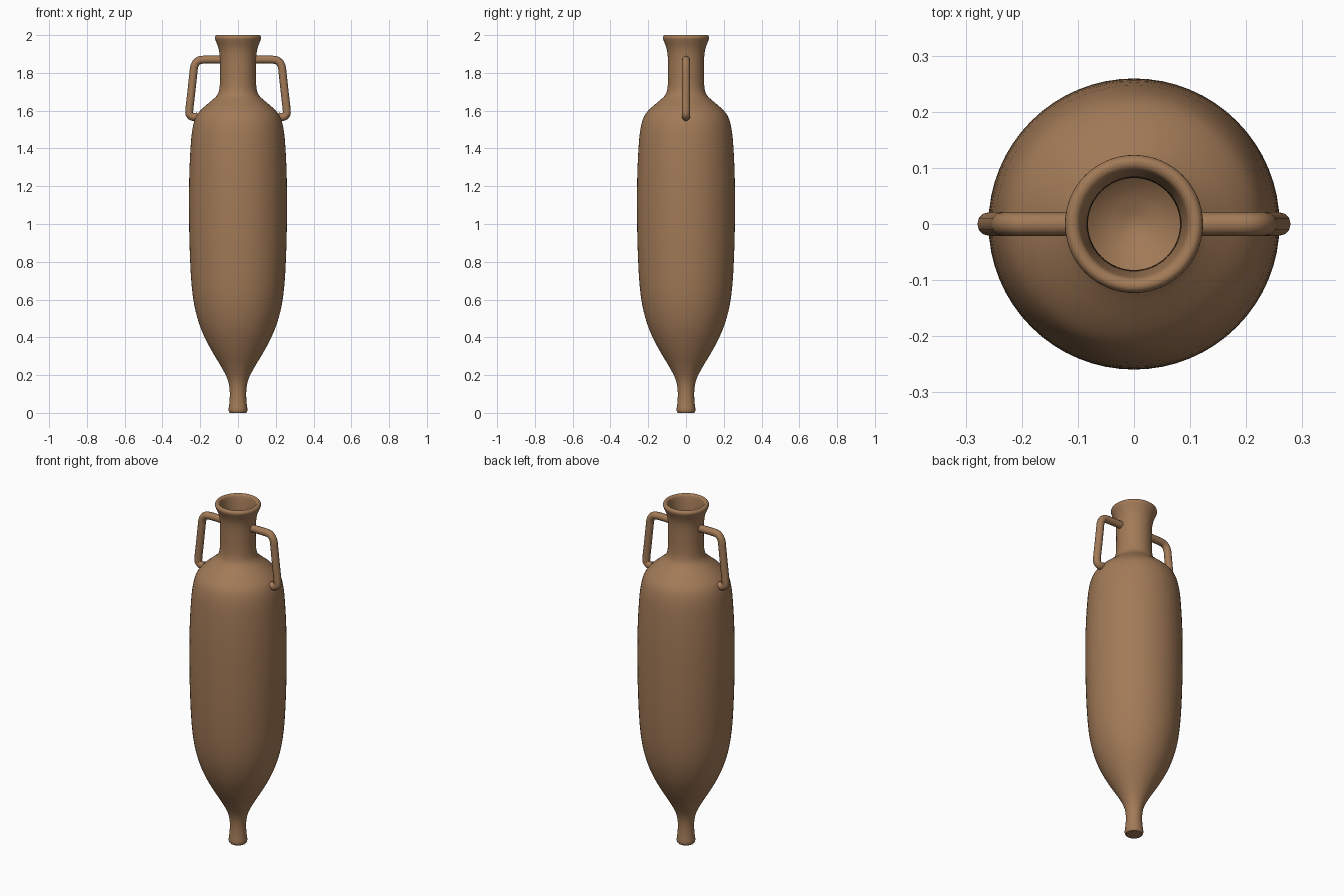
import bpy
from mathutils import Vector

if "Cube" in bpy.data.objects:
    bpy.data.objects.remove(bpy.data.objects["Cube"], do_unlink=True)

clay = bpy.data.materials.new("brown_clay")
clay.use_nodes = True
colour = (0.36, 0.195, 0.095, 1)
clay.diffuse_color = colour
clay.node_tree.nodes["Principled BSDF"].inputs["Base Color"].default_value = colour


def smooth_path(points, steps):
    """Catmull-Rom interpolation through 2D points."""
    p = [Vector(q) for q in points]
    p = [p[0]] + p + [p[-1]]
    out = []
    for a, b, c, d in zip(p, p[1:], p[2:], p[3:]):
        for i in range(steps):
            t = i / steps
            out.append(0.5 * (2 * b + (c - a) * t + (2 * a - 5 * b + 4 * c - d) * t * t
                              + (3 * b - a - 3 * c + d) * t ** 3))
    return out + [p[-1]]


def finish(obj):
    bpy.ops.object.select_all(action="DESELECT")
    obj.select_set(True)
    bpy.context.view_layer.objects.active = obj
    bpy.ops.object.convert(target="MESH")
    obj = bpy.context.object
    obj.data.materials.clear()
    obj.data.materials.append(clay)
    bpy.ops.object.shade_smooth_by_angle(angle=0.8)


# Vessel: outer wall from the foot to the lip, then the hollow inside
outer = [(0.044, 0), (0.05, 0.015), (0.045, 0.06), (0.044, 0.12), (0.056, 0.18),
         (0.092, 0.25), (0.14, 0.33), (0.19, 0.43), (0.225, 0.54), (0.244, 0.66),
         (0.254, 0.82), (0.259, 1.02), (0.258, 1.25), (0.25, 1.42), (0.24, 1.51),
         (0.222, 1.57), (0.19, 1.61), (0.15, 1.645), (0.112, 1.68), (0.098, 1.72),
         (0.095, 1.79), (0.096, 1.88), (0.103, 1.93), (0.116, 1.965),
         (0.123, 1.985), (0.118, 1.997), (0.109, 2.0)]
inner = [(0.099, 1.995), (0.094, 1.98), (0.087, 1.93), (0.083, 1.87), (0.083, 1.72),
         (0.095, 1.675), (0.17, 1.605), (0.21, 1.54), (0.238, 1.4), (0.245, 1.1),
         (0.238, 0.8), (0.21, 0.55), (0.14, 0.37), (0.07, 0.28), (0, 0.25)]
profile = [Vector((0, 0))] + smooth_path(outer + inner, 3)
mesh = bpy.data.meshes.new("vessel")
mesh.from_pydata([(max(r, 0), 0, z) for r, z in profile],
                 [(i, i + 1) for i in range(len(profile) - 1)], [])
vessel = bpy.data.objects.new("vessel", mesh)
bpy.context.collection.objects.link(vessel)
lathe = vessel.modifiers.new("lathe", "SCREW")
lathe.steps = lathe.render_steps = 64
lathe.use_merge_vertices = True
lathe.merge_threshold = 0.0005
lathe.use_normal_calculate = True
finish(vessel)

# Handles: round tubes bent from the neck down to the shoulder
bend = [(0.085, 1.87), (0.18, 1.87), (0.213, 1.862), (0.231, 1.835), (0.237, 1.79),
        (0.248, 1.69), (0.258, 1.6), (0.254, 1.577), (0.236, 1.566), (0.212, 1.57)]
for side, name in ((1, "left_handle"), (-1, "right_handle")):
    curve = bpy.data.curves.new(name, "CURVE")
    curve.dimensions = "3D"
    curve.bevel_depth = 0.021
    curve.bevel_resolution = 4
    curve.use_fill_caps = True
    path = smooth_path(bend, 4)
    spline = curve.splines.new("POLY")
    spline.points.add(len(path) - 1)
    for point, (x, z) in zip(spline.points, path):
        point.co = (side * x, 0, z, 1)
    handle = bpy.data.objects.new(name, curve)
    bpy.context.collection.objects.link(handle)
    finish(handle)
